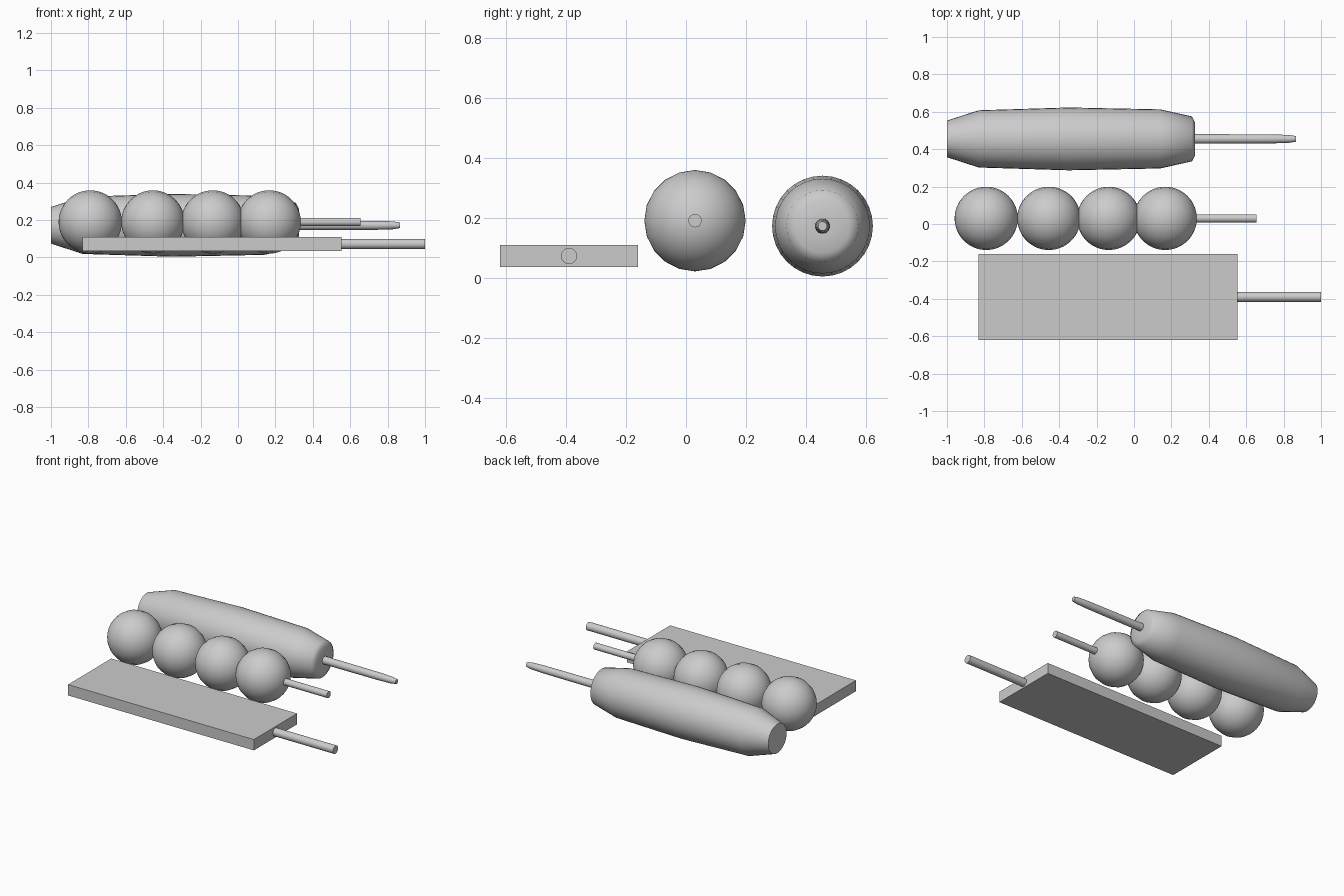
import bpy, bmesh, math
from mathutils import Matrix

cube = bpy.data.objects.get("Cube")
if cube:
    bpy.data.objects.remove(cube, do_unlink=True)

GREY = (0.6, 0.6, 0.6, 1.0)
mat = bpy.data.materials.new("plain grey")
mat.use_nodes = True
mat.diffuse_color = GREY
mat.node_tree.nodes["Principled BSDF"].inputs["Base Color"].default_value = GREY


def finish(name, bm, location, smooth=None):
    bmesh.ops.recalc_face_normals(bm, faces=bm.faces)
    mesh = bpy.data.meshes.new(name)
    bm.to_mesh(mesh)
    bm.free()
    mesh.materials.append(mat)
    obj = bpy.data.objects.new(name, mesh)
    obj.location = location
    bpy.context.collection.objects.link(obj)
    if smooth:
        bpy.ops.object.select_all(action='DESELECT')
        obj.select_set(True)
        bpy.context.view_layer.objects.active = obj
        bpy.ops.object.shade_smooth_by_angle(angle=math.radians(smooth))
    return obj


def lathe(name, profile, y, z, sides, smooth=40):
    """Turn (x, radius) pairs around the x axis and cap both ends."""
    bm = bmesh.new()
    rings = []
    for x, r in profile:
        angles = [2 * math.pi * i / sides for i in range(sides)]
        rings.append([bm.verts.new((x, r * math.cos(a), r * math.sin(a))) for a in angles])
    for a, b in zip(rings, rings[1:]):
        for i in range(sides):
            j = (i + 1) % sides
            bm.faces.new((a[i], a[j], b[j], b[i]))
    bm.faces.new(rings[0])
    bm.faces.new(rings[-1])
    return finish(name, bm, (0, y, z), smooth)


# Flat slab on a stick
bm = bmesh.new()
bmesh.ops.create_cube(bm, size=1, matrix=Matrix.Diagonal((1.385, 0.46, 0.073, 1)))
finish("slab", bm, (-0.14, -0.39, 0.072))
lathe("slab_stick", [(0.5, 0.027), (1.0, 0.027)], -0.39, 0.072, 32)

# Four balls on a stick, poles along the stick
for n, x in enumerate((-0.79, -0.455, -0.135, 0.167)):
    bm = bmesh.new()
    bmesh.ops.create_uvsphere(bm, u_segments=20, v_segments=32, radius=0.169,
                              matrix=Matrix.Rotation(math.pi / 2, 4, 'Y'))
    finish(f"ball_{n + 1}", bm, (x, 0.03, 0.19), 60)
lathe("ball_stick", [(-0.85, 0.022), (0.655, 0.022)], 0.03, 0.19, 32)

# Battered sausage on a tapered stick
lathe("sausage", [(-1.0, 0.098), (-0.83, 0.153), (-0.35, 0.168), (0.14, 0.158),
                  (0.31, 0.12), (0.325, 0.09), (0.327, 0.03)], 0.455, 0.172, 32, 60)
lathe("sausage_stick", [(0.2, 0.026), (0.74, 0.024), (0.83, 0.021), (0.865, 0.015)],
      0.455, 0.172, 24)
